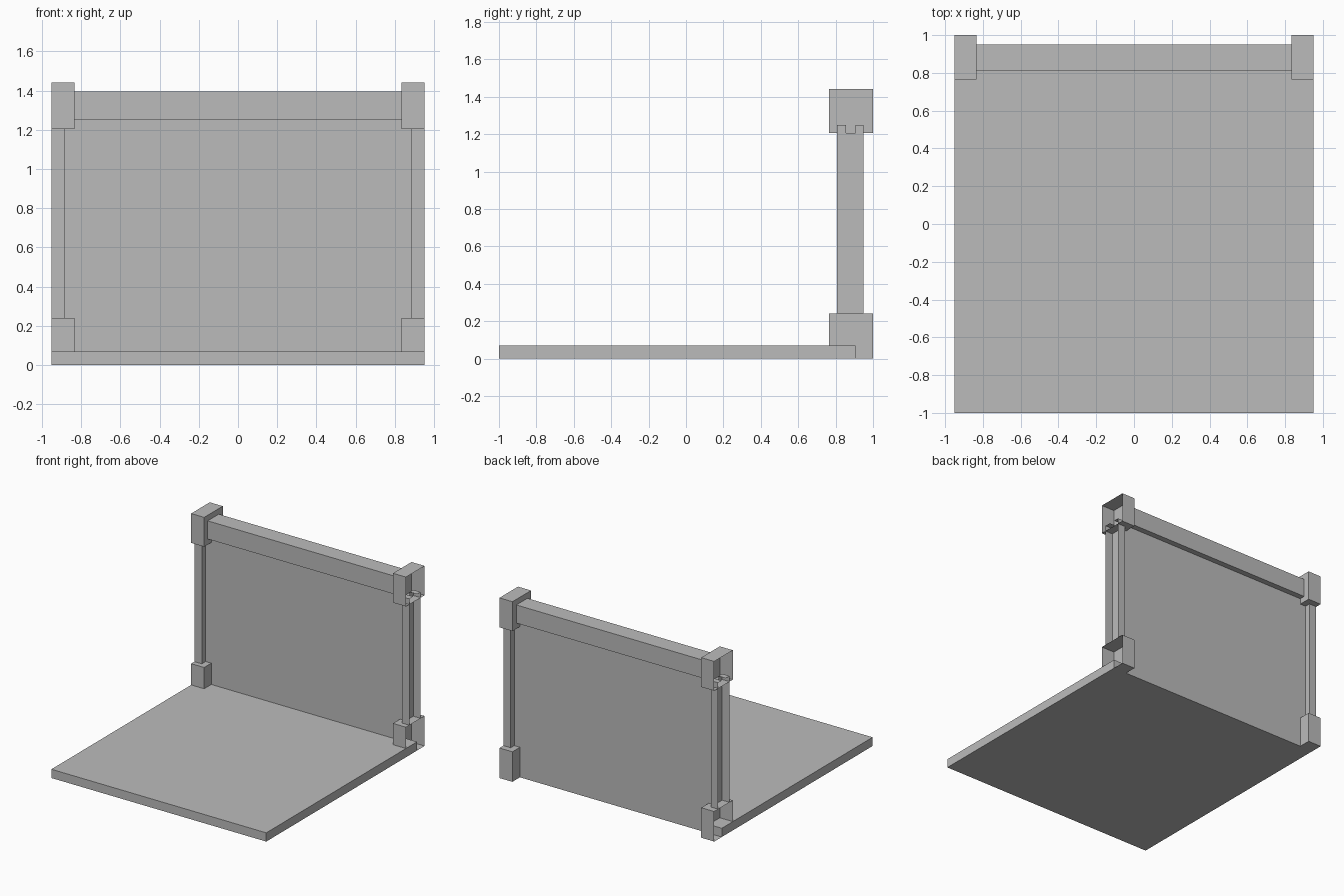
import bpy
import bmesh
from mathutils import Vector

if "Cube" in bpy.data.objects:
    bpy.data.objects.remove(bpy.data.objects["Cube"], do_unlink=True)

grey = bpy.data.materials.new("plain_grey")
grey.use_nodes = True
colour = (0.5, 0.5, 0.5, 1)
grey.diffuse_color = colour
grey.node_tree.nodes["Principled BSDF"].inputs["Base Color"].default_value = colour


def box(name, x, y, z, open_sides=(), mirror=False):
    """Box from (min, max) ranges; faces pointing along open_sides are left out."""
    bm = bmesh.new()
    bmesh.ops.create_cube(bm, size=1)
    missing = [f for f in bm.faces
               if any(f.normal.dot(Vector(d)) > 0.9 for d in open_sides)]
    bmesh.ops.delete(bm, geom=missing, context='FACES')
    for v in bm.verts:
        v.co = [r[0] if c < 0 else r[1] for c, r in zip(v.co, (x, y, z))]
    mesh = bpy.data.meshes.new(name)
    bm.to_mesh(mesh)
    bm.free()
    mesh.materials.append(grey)
    obj = bpy.data.objects.new(name, mesh)
    bpy.context.collection.objects.link(obj)
    if mirror:
        obj.modifiers.new("Mirror", 'MIRROR').use_axis = (True, False, False)
    return obj


OUT, BACK, FRONT = (1, 0, 0), (0, 1, 0), (0, -1, 0)
edge, block_in, post_in = 0.95, 0.835, 0.885
wall_front, wall_back = 0.855, 0.905
low, high, beam_z = 0.24, 1.205, 1.25

# Floor slab and back wall
box("floor", (-edge, edge), (-1, wall_back), (0, 0.07))
box("wall_panel", (-block_in, block_in), (wall_front, wall_back), (0.01, beam_z))
box("wall_panel_edges", (block_in, post_in), (wall_front, wall_back),
    (low, high), mirror=True)

# Beam along the top of the wall
box("top_beam", (-block_in, block_in), (0.81, 0.95), (beam_z, 1.395))

# Thin-walled corner blocks, open on the outer side
for name, z in (("lower_corner_blocks", (0, low)), ("upper_corner_blocks", (high, 1.44))):
    box(name, (block_in, edge), (0.765, 1), z, [OUT], mirror=True)

# Upright channels in front of and behind the wall, open outwards
box("front_uprights", (post_in, edge), (0.807, wall_front), (low, beam_z),
    [OUT, BACK], mirror=True)
box("back_uprights", (post_in, edge), (wall_back, 0.95), (low, beam_z),
    [OUT, FRONT], mirror=True)
